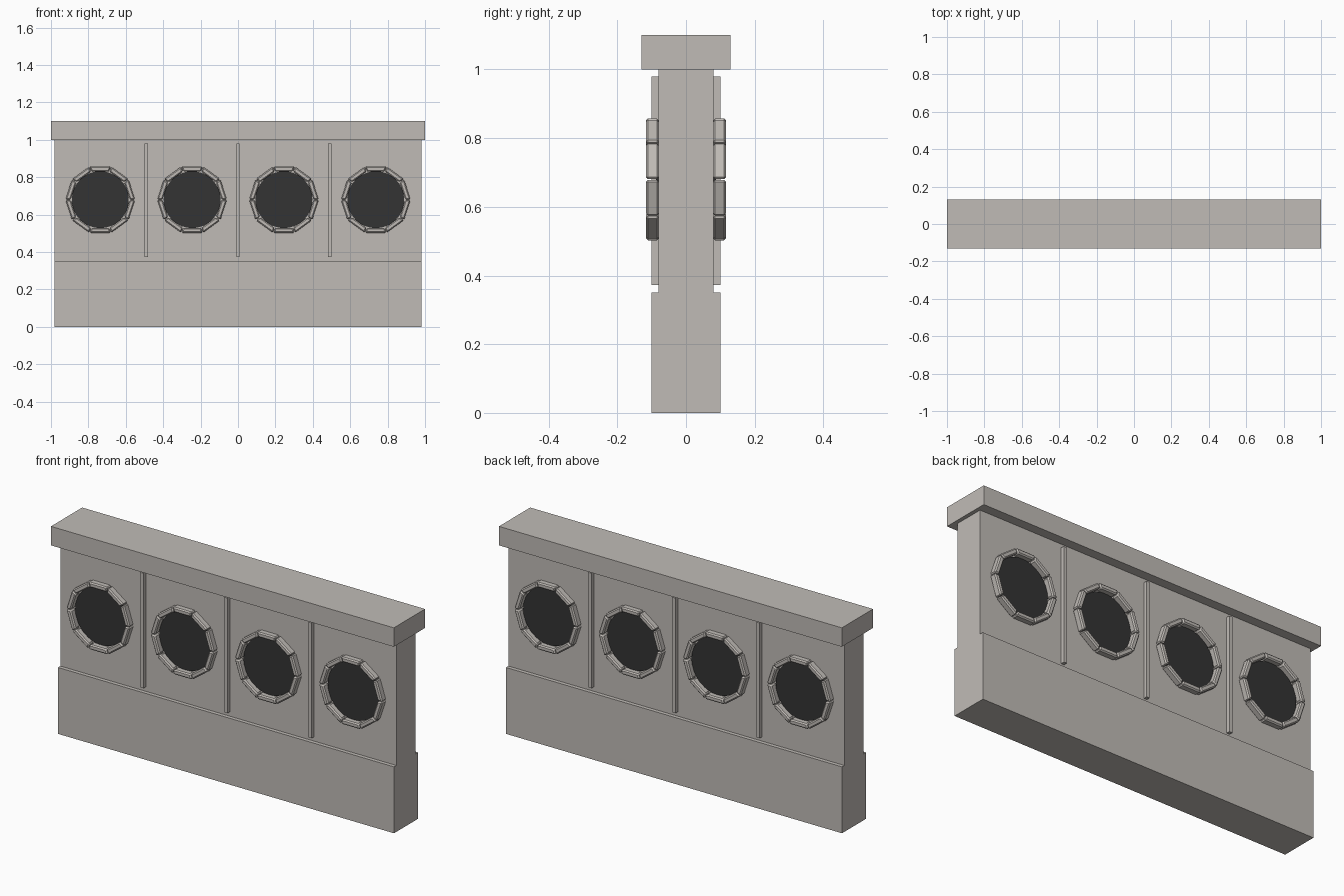
import bpy, bmesh, math
from mathutils import Matrix

if "Cube" in bpy.data.objects:
    bpy.data.objects.remove(bpy.data.objects["Cube"])


def material(name, colour):
    m = bpy.data.materials.new(name)
    m.use_nodes = True
    m.diffuse_color = colour
    m.node_tree.nodes["Principled BSDF"].inputs["Base Color"].default_value = colour
    return m


stone = material("warm grey stone", (0.53, 0.50, 0.47, 1))
dark = material("dark opening", (0.033, 0.033, 0.033, 1))


def finish(name, bm, mat):
    bmesh.ops.recalc_face_normals(bm, faces=bm.faces)
    me = bpy.data.meshes.new(name)
    bm.to_mesh(me)
    bm.free()
    me.materials.append(mat)
    ob = bpy.data.objects.new(name, me)
    bpy.context.collection.objects.link(ob)
    return ob


def box(name, x, half_x, y, half_y, z0, z1):
    bm = bmesh.new()
    place = Matrix.Translation((x, y, (z0 + z1) / 2))
    size = Matrix.Diagonal((2 * half_x, 2 * half_y, z1 - z0, 1))
    bmesh.ops.create_cube(bm, size=1, matrix=place @ size)
    return finish(name, bm, stone)


def ring(name, x, z, side):
    """Decagonal frame of ten chamfered, mitred blocks."""
    bm = bmesh.new()
    sides, outer, inner = 10, 0.186, 0.158
    step, gap = math.tau / sides, 0.008
    for i in range(sides):
        ends = (i * step + gap, (i + 1) * step - gap)
        outline = [(outer, ends[0]), (outer, ends[1]), (inner, ends[1]), (inner, ends[0])]
        loops = [[bm.verts.new((x + r * math.cos(a), side * y, z + r * math.sin(a)))
                  for r, a in outline] for y in (0.079, 0.117)]
        back, front = loops
        bm.faces.new(back)
        bm.faces.new(front)
        for j in range(4):
            k = (j + 1) % 4
            bm.faces.new((back[j], back[k], front[k], front[j]))
    ob = finish(name, bm, stone)
    bevel = ob.modifiers.new("chamfer", "BEVEL")
    bevel.width = 0.006
    bevel.segments = 1


def disc(name, x, z, side):
    bm = bmesh.new()
    place = Matrix.Translation((x, side * 0.083, z)) @ Matrix.Rotation(math.pi / 2, 4, "X")
    bmesh.ops.create_cone(bm, cap_ends=True, segments=32, radius1=0.152, radius2=0.152,
                          depth=0.009, matrix=place)
    finish(name, bm, dark)


# Main slabs
box("plinth", 0, 0.98, 0, 0.10, 0, 0.35)
box("wall_panel", 0, 0.98, 0, 0.08, 0.35, 1.0)
box("coping", 0, 1.0, 0, 0.13, 1.0, 1.1)

# Round openings and dividing ribs on both faces
bay = 0.491
for label, side in (("front", -1), ("back", 1)):
    for i in range(4):
        x = (i - 1.5) * bay
        ring(f"{label}_ring_{i + 1}", x, 0.68, side)
        disc(f"{label}_opening_{i + 1}", x, 0.68, side)
    for i in (-1, 0, 1):
        box(f"{label}_rib_{i + 2}", i * bay, 0.009, side * 0.089, 0.011, 0.373, 0.98)
